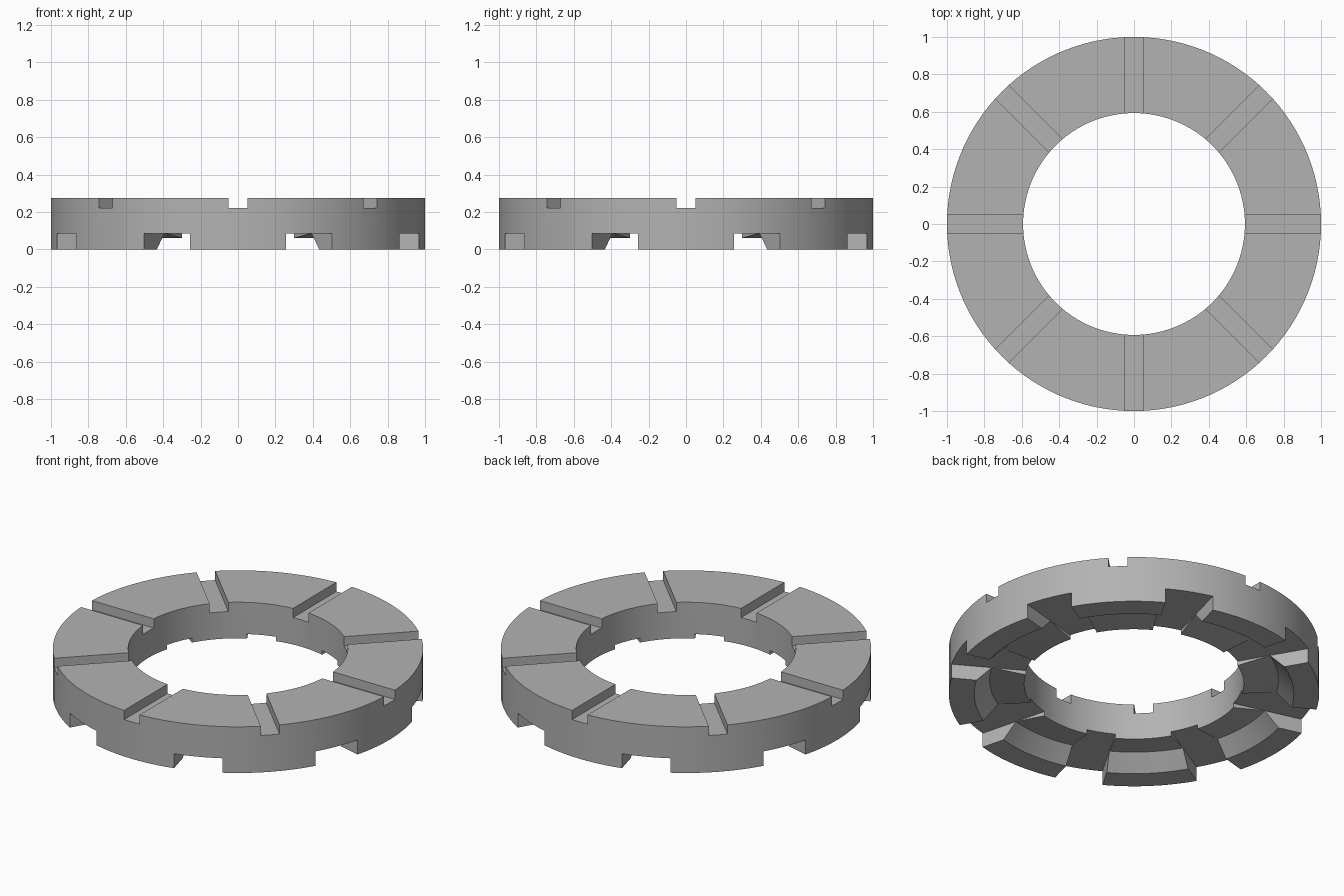
import bpy
import bmesh
from math import radians, cos, sin, pi
from mathutils import Matrix

if "Cube" in bpy.data.objects:
    bpy.data.objects.remove(bpy.data.objects["Cube"], do_unlink=True)

COUNT = 8                              # teeth below, grooves above
R_IN, R_APEX, R_FOOT, R_OUT = 0.593, 0.78, 0.863, 1.0
Z_LIP, Z_ROOT, Z_GROOVE, Z_TOP = 0.06, 0.086, 0.22, 0.275
TOOTH_HALF = radians(14.8)
TOOTH_STEPS, GAP_STEPS = 10, 5

grey = bpy.data.materials.new("plain grey")
grey.use_nodes = True
colour = (0.45, 0.45, 0.45, 1)
grey.diffuse_color = colour
grey.node_tree.nodes["Principled BSDF"].inputs["Base Color"].default_value = colour


def make_object(name, bm):
    bmesh.ops.remove_doubles(bm, verts=bm.verts, dist=1e-5)
    bmesh.ops.recalc_face_normals(bm, faces=bm.faces)
    mesh = bpy.data.meshes.new(name)
    bm.to_mesh(mesh)
    bm.free()
    mesh.materials.append(grey)
    obj = bpy.data.objects.new(name, mesh)
    bpy.context.collection.objects.link(obj)
    return obj


# Section outlines as (radius, height): gap, and tooth with inner lip
crown = [(R_IN, Z_ROOT), (R_IN, Z_TOP), (R_OUT, Z_TOP), (R_OUT, Z_ROOT)]
gap = crown + [(R_APEX, Z_ROOT)]
foot = [(R_OUT, Z_ROOT), (R_OUT, 0), (R_FOOT, 0), (R_APEX, Z_ROOT)]
lip = [(R_APEX, Z_ROOT), (R_IN, Z_LIP), (R_IN, Z_ROOT)]
tooth = crown + foot[1:] + lip[1:2]

bm = bmesh.new()


def ring_points(outline, angle):
    return [bm.verts.new((r * cos(angle), r * sin(angle), z)) for r, z in outline]


def sweep(outline, start, end, steps):
    for i in range(steps):
        a = ring_points(outline, start + (end - start) * i / steps)
        b = ring_points(outline, start + (end - start) * (i + 1) / steps)
        for j in range(len(outline)):
            k = (j + 1) % len(outline)
            bm.faces.new((a[j], a[k], b[k], b[j]))


# Toothed ring: alternate teeth and gaps, closing each tooth's side walls
pitch = 2 * pi / COUNT
for n in range(COUNT):
    start, end = n * pitch - TOOTH_HALF, n * pitch + TOOTH_HALF
    sweep(tooth, start, end, TOOTH_STEPS)
    sweep(gap, end, start + pitch, GAP_STEPS)
    for angle in (start, end):
        for wall in (foot, lip):
            bm.faces.new(ring_points(wall, angle))
ring = make_object("toothed_ring", bm)

# Straight grooves across the top face
bm = bmesh.new()
for n in range(COUNT):
    place = Matrix.Rotation(n * pitch, 4, "Z") @ Matrix.Translation((0.8, 0, Z_GROOVE + 0.1))
    bmesh.ops.create_cube(bm, size=1, matrix=place @ Matrix.Diagonal((0.6, 0.102, 0.2, 1)))
cutter = make_object("groove_cutter", bm)
cutter.hide_render = True

cut = ring.modifiers.new("grooves", "BOOLEAN")
cut.operation = "DIFFERENCE"
cut.solver = "EXACT"
cut.object = cutter

bpy.ops.object.select_all(action="DESELECT")
ring.select_set(True)
bpy.context.view_layer.objects.active = ring
bpy.ops.object.modifier_apply(modifier=cut.name)
bpy.data.objects.remove(cutter, do_unlink=True)
bpy.ops.object.shade_smooth_by_angle(angle=radians(20))
